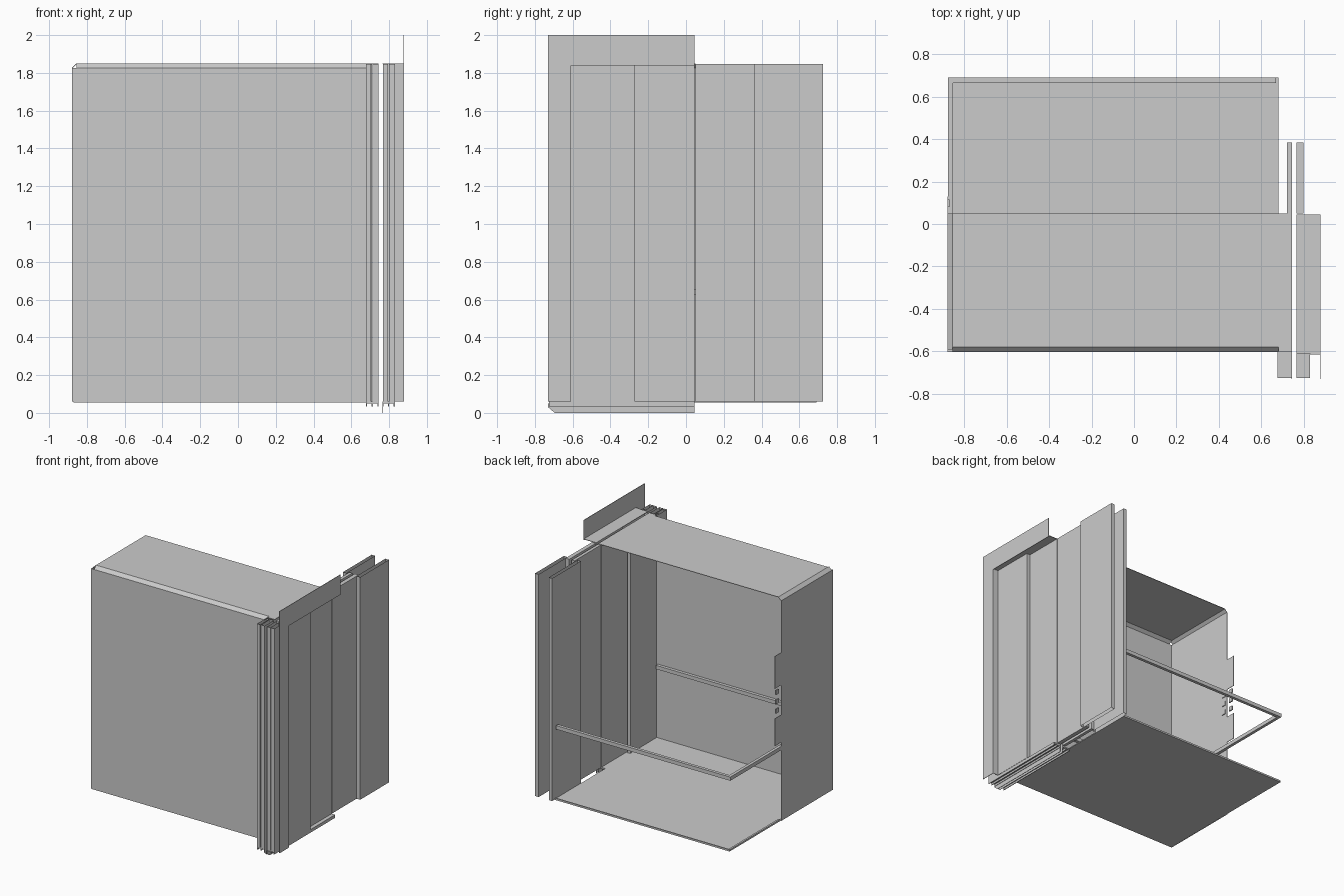
import bpy, bmesh

if "Cube" in bpy.data.objects:
    bpy.data.objects.remove(bpy.data.objects["Cube"])

T = 0.004      # sheet thickness
Z0, Z1 = 0.06, 1.85


def make(name, bm):
    bmesh.ops.recalc_face_normals(bm, faces=bm.faces)
    me = bpy.data.meshes.new(name)
    bm.to_mesh(me)
    bm.free()
    ob = bpy.data.objects.new(name, me)
    bpy.context.collection.objects.link(ob)
    return ob


def box(name, x, y, z):
    bm = bmesh.new()
    bmesh.ops.create_cube(bm, size=1)
    for v in bm.verts:
        v.co = [r[0] + (r[1] - r[0]) * (c + 0.5) for r, c in zip((x, y, z), v.co)]
    return make(name, bm)


def sheet(name, pts, axis, a, b):
    """Polygon outline extruded along an axis from a to b."""
    bm = bmesh.new()

    def at(p, d):
        c = list(p)
        c.insert(axis, d)
        return bm.verts.new(c)
    lo, hi = [at(p, a) for p in pts], [at(p, b) for p in pts]
    bm.faces.new(lo)
    bm.faces.new(hi)
    for i in range(len(pts)):
        j = (i + 1) % len(pts)
        bm.faces.new((lo[i], lo[j], hi[j], hi[i]))
    return make(name, bm)


def shell(name, x, y, z):
    """Hollow door leaf: four upright sides, open top and bottom."""
    bm = bmesh.new()
    pts = [(x[0], y[0]), (x[1], y[0]), (x[1], y[1]), (x[0], y[1])]
    lo = [bm.verts.new((*p, z[0])) for p in pts]
    hi = [bm.verts.new((*p, z[1])) for p in pts]
    for i in range(4):
        j = (i + 1) % 4
        bm.faces.new((lo[i], lo[j], hi[j], hi[i]))
    return make(name, bm)


# Cabin: front wall and roof joined by a chamfer, floor reaching further back
C = 0.025
sheet("front_wall_and_roof",
      [(-0.604, Z0), (-0.604, Z1 - C), (-0.604 + C, Z1), (0.05, Z1),
       (0.05, Z1 - T), (-0.6 + C, Z1 - T), (-0.6, Z1 - C), (-0.6, Z0)],
      0, -0.88 + C, 0.68)
box("front_wall_edge", (-0.88, -0.88 + C), (-0.604, -0.6), (Z0, Z1 - C))
box("floor", (-0.87, 0.68), (-0.6, 0.69), (Z0 - T, Z0 + T))
box("floor_lip", (-0.87, -0.855), (0.05, 0.69), (Z0, Z0 + 0.01))
box("floor_back_lip", (-0.87, 0.68), (0.68, 0.69), (Z0, Z0 + 0.01))
box("roof_door_edge", (0.68, 0.745), (-0.6, 0.05), (Z1 - T, Z1))

# Left wall with two tabs at its cut edge, and a chamfer to the roof
sheet("left_wall",
      [(-0.604, Z0), (-0.604, Z1 - C), (0.05, Z1 - C), (0.05, 1.41), (0.13, 1.41),
       (0.13, 1.15), (0.05, 1.15), (0.05, 0.91), (0.13, 0.91), (0.13, 0.69),
       (0.05, 0.69), (0.05, Z0)], 0, -0.88, -0.88 + T)
sheet("left_roof_chamfer",
      [(-0.88, Z1 - C), (-0.88 + C, Z1), (-0.88 + C, Z1 - T), (-0.88 + T, Z1 - C)],
      1, -0.604 + C / 2, 0.05)

# Control buttons
for i in range(3):
    z = 0.945 + i * 0.075
    for y in (0.0, 0.08):
        box("button", (-0.88, -0.87), (y, y + 0.035), (z, z + 0.035))

# Handrail around three sides
for name, x, y in (("front_handrail", (-0.87, 0.67), (-0.6, -0.575)),
                   ("back_handrail", (-0.87, 0.67), (0.665, 0.69)),
                   ("left_handrail", (-0.876, -0.852), (-0.6, 0.69))):
    box(name, x, y, (0.625, 0.655))

# Sliding doors: a cabin set and a landing set, mirrored about the gap between them
for side, slow, fast in (("cabin", (0.68, 0.71), (0.72, 0.745)),
                         ("landing", (0.80, 0.832), (0.767, 0.80))):
    shell(side + "_slow_door_right", slow, (0.36, 0.725), (Z0, Z1 - T))
    box(side + "_fast_door_right", fast, (0.05, 0.385), (Z0, Z1 - T))
    box(side + "_fast_door_left", fast, (-0.29, 0.045), (Z0, Z1 - T))
    shell(side + "_slow_door_left", slow, (-0.63, -0.27), (Z0, Z1 - T))

# End posts beside the left leaves
for x in ((0.678, 0.705), (0.712, 0.745), (0.767, 0.795), (0.80, 0.83)):
    shell("door_end_post", x, (-0.725, -0.61), (Z0, Z1 - T))

# Grooved sills and the toe guards hanging below them
for x0, x1 in ((0.677, 0.745), (0.765, 0.83)):
    box("sill", (x0, x1), (-0.725, 0.045), (0.05, Z0))
    for k in range(3):
        x = x0 + (x1 - x0 - 0.006) * k / 2
        box("sill_rib", (x, x + 0.006), (-0.725, 0.045), (0.035, 0.05))
for x in (0.743, 0.765):
    sheet("toe_guard", [(-0.73, 0.05), (-0.73, 0.03), (-0.695, 0.0), (0.045, 0.0),
                        (0.045, 0.05)], 0, x, x + 0.002)

# Landing frame: face plate with jamb and header, plus its returns
sheet("landing_frame", [(-0.73, 0.06), (-0.73, 2.0), (0.045, 2.0), (0.045, Z1 - 0.01),
                        (-0.61, Z1 - 0.01), (-0.61, 0.06)], 0, 0.876, 0.88)
box("landing_jamb_return", (0.83, 0.88), (-0.614, -0.61), (Z0, Z1))
box("landing_header_return", (0.765, 0.88), (-0.61, 0.045), (Z1 - T, Z1))
